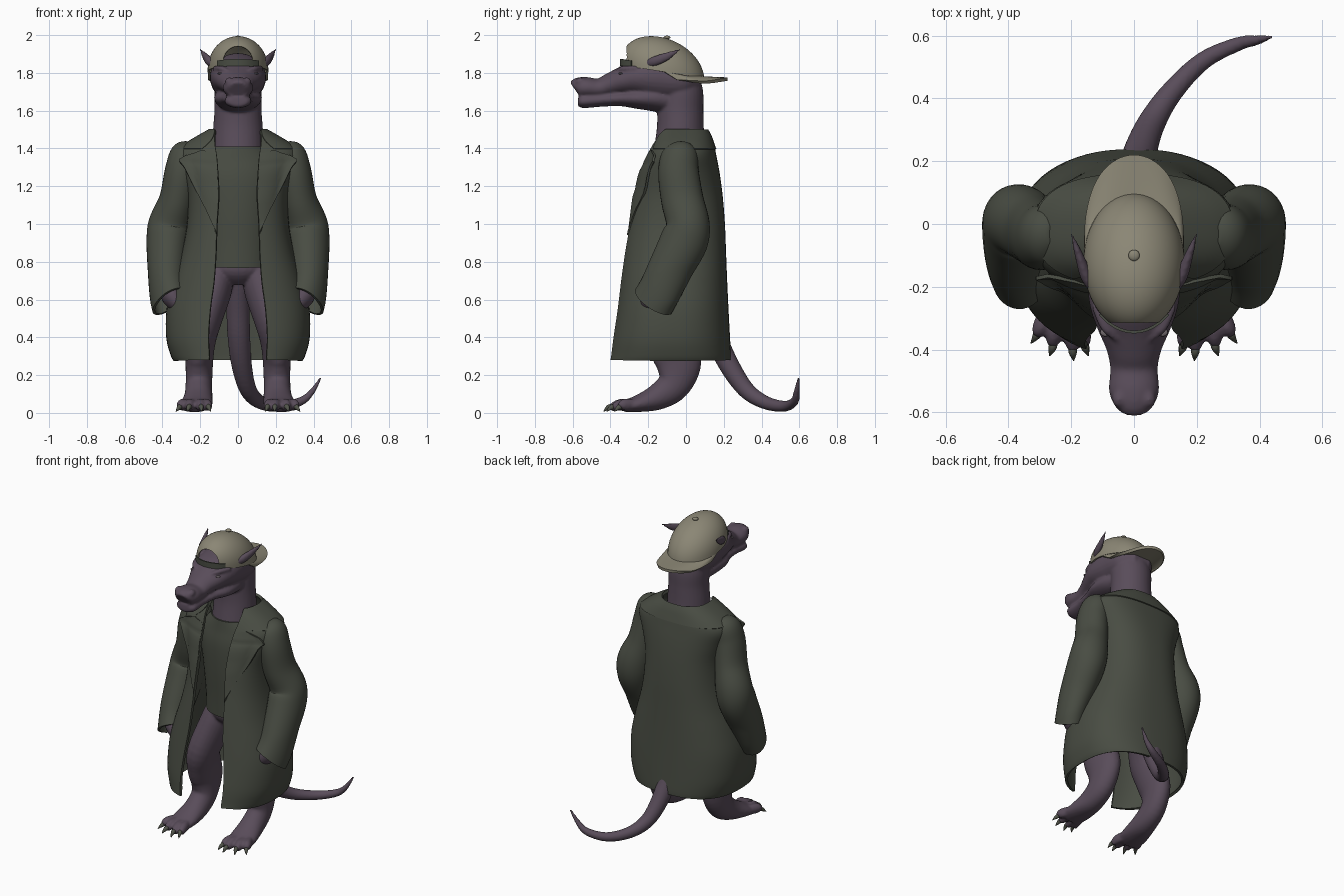
import bpy, bmesh, math
from mathutils import Vector, Matrix

if "Cube" in bpy.data.objects:
    bpy.data.objects.remove(bpy.data.objects["Cube"])


def material(name, rgb):
    m = bpy.data.materials.new(name)
    m.diffuse_color = (*rgb, 1)
    m.use_nodes = True
    m.node_tree.nodes["Principled BSDF"].inputs["Base Color"].default_value = m.diffuse_color
    return m


SKIN = material("purple skin", (0.100, 0.073, 0.102))
COAT = material("dark green cloth", (0.066, 0.073, 0.056))
CAP = material("khaki", (0.258, 0.240, 0.178))
CLAW = material("claw grey", (0.085, 0.090, 0.070))
EYE = material("pale eye", (0.17, 0.145, 0.155))
DARK = material("nostril dark", (0.03, 0.024, 0.032))


def resample(pts, k=5):
    """Catmull-Rom interpolation of tuples."""
    out = []
    for i in range(len(pts) - 1):
        p = [pts[max(i - 1, 0)], pts[i], pts[i + 1], pts[min(i + 2, len(pts) - 1)]]
        for j in range(k):
            t = j / k
            out.append(tuple(0.5 * (2 * b + (c - a) * t + (2 * a - 5 * b + 4 * c - d) * t * t
                                    + (3 * b - a - 3 * c + d) * t ** 3) for a, b, c, d in zip(*p)))
    return out + [tuple(pts[-1])]


def bridge(bm, rows, closed):
    for r0, r1 in zip(rows, rows[1:]):
        n = len(r0)
        for i in range(n if closed else n - 1):
            j = (i + 1) % n
            bm.faces.new((r0[i], r0[j], r1[j], r1[i]))


def tube(bm, pts, n=24, s=1, caps=(True, True)):
    """Sweep through (x, y, z, side radius, other radius); s=-1 mirrors in x."""
    pts = resample(pts)
    cen = [Vector((p[0] * s, p[1], p[2])) for p in pts]
    side, rows = Vector((1, 0, 0)), []
    for i, p in enumerate(pts):
        t = (cen[min(i + 1, len(cen) - 1)] - cen[max(i - 1, 0)]).normalized()
        side = (side - t * side.dot(t)).normalized()
        up = t.cross(side)
        a, b = max(p[3], 0.002), max(p[4], 0.002)
        rows.append([bm.verts.new(cen[i] + side * a * math.cos(2 * math.pi * j / n)
                                  + up * b * math.sin(2 * math.pi * j / n)) for j in range(n)])
    bridge(bm, rows, True)
    for use, r in zip(caps, (rows[0], rows[-1])):
        if use:
            bm.faces.new(r)


def grid(bm, rows):
    bridge(bm, [[bm.verts.new(p) for p in r] for r in rows], False)


def ball(bm, loc, size):
    m = Matrix.Translation(loc) @ Matrix.Diagonal((*size, 1))
    bmesh.ops.create_uvsphere(bm, u_segments=20, v_segments=12, radius=1, matrix=m)


def finish(name, bm, mat, mods=(), angle=50):
    bmesh.ops.recalc_face_normals(bm, faces=bm.faces[:])
    me = bpy.data.meshes.new(name)
    bm.to_mesh(me)
    bm.free()
    ob = bpy.data.objects.new(name, me)
    bpy.context.collection.objects.link(ob)
    bpy.ops.object.select_all(action='DESELECT')
    ob.select_set(True)
    bpy.context.view_layer.objects.active = ob
    for kind, props in mods:
        m = ob.modifiers.new(kind, kind)
        for key, val in props.items():
            setattr(m, key, val)
        bpy.ops.object.modifier_apply(modifier=m.name)
    ob.data.materials.clear()
    ob.data.materials.append(mat)
    bpy.ops.object.shade_smooth_by_angle(angle=math.radians(angle))
    return ob


def thick(t):
    return [("SOLIDIFY", {"thickness": t, "offset": 0})]


FLESH = [("REMESH", {"mode": 'VOXEL', "voxel_size": 0.008}),
         ("SMOOTH", {"factor": 0.5, "iterations": 4})]

# Head and neck: upper snout with skull, lower jaw, neck, brows, ears
bm = bmesh.new()
tube(bm, [(0, -.59, 1.715, .045, .038), (0, -.575, 1.722, .064, .052), (0, -.53, 1.722, .08, .056),
          (0, -.46, 1.718, .076, .052), (0, -.40, 1.738, .088, .062), (0, -.33, 1.758, .118, .078),
          (0, -.25, 1.775, .143, .105), (0, -.13, 1.775, .148, .13), (0, 0, 1.76, .135, .115),
          (0, .08, 1.75, .06, .06)], 32)
tube(bm, [(0, -.572, 1.65, .045, .024), (0, -.545, 1.65, .07, .036), (0, -.45, 1.657, .072, .036),
          (0, -.35, 1.664, .09, .04), (0, -.26, 1.665, .122, .055), (0, -.16, 1.665, .125, .07),
          (0, -.05, 1.65, .10, .07)], 32)
tube(bm, [(0, -.035, 1.36, .14, .14), (0, -.03, 1.5, .132, .125), (0, -.03, 1.6, .125, .122),
          (0, -.03, 1.7, .125, .12), (0, -.05, 1.78, .11, .11)], 32)
for s in (1, -1):
    tube(bm, [(.05, -.37, 1.808, .008, .008), (.09, -.33, 1.822, .016, .016),
              (.125, -.26, 1.825, .012, .012)], 12, s)
    tube(bm, [(.042, -.583, 1.745, .012, .012), (.046, -.56, 1.753, .024, .024),
              (.04, -.52, 1.75, .012, .012)], 12, s)
    tube(bm, [(.12, -.22, 1.845, .012, .015), (.15, -.17, 1.86, .02, .026),
              (.175, -.10, 1.888, .014, .022), (.2, -.03, 1.925, .004, .004)], 16, s)
finish("head_and_neck", bm, SKIN, FLESH, 80)

# Eyes and nostrils
bm = bmesh.new()
for s in (1, -1):
    ball(bm, (.088 * s, -.345, 1.797), (.02, .014, .006))
finish("eyes", bm, EYE)
bm = bmesh.new()
for s in (1, -1):
    ball(bm, (.034 * s, -.587, 1.738), (.011, .008, .008))
finish("nostrils", bm, DARK)

# Hips, legs, toes and tail as one skin
TOES = [(.155, -.385), (.195, -.40), (.26, -.385), (.31, -.345)]
bm = bmesh.new()
tube(bm, [(0, -.02, .84, .16, .13), (0, -.02, .76, .175, .145), (0, -.01, .69, .10, .09)], 32)
for s in (1, -1):
    tube(bm, [(.10, -.02, .78, .08, .11), (.125, -.04, .66, .095, .13), (.18, -.10, .48, .09, .12),
              (.20, -.075, .37, .08, .125), (.205, -.04, .26, .072, .122), (.207, -.065, .15, .07, .09),
              (.21, -.15, .085, .075, .07), (.22, -.25, .05, .085, .046), (.23, -.33, .034, .08, .03)], 28, s)
    for x, y in TOES:
        tube(bm, [(.22 + (x - .22) * .6, -.27, .045, .025, .03),
                  (.22 + (x - .22) * .85, y * .4 - .19, .042, .028, .032),
                  (x, y, .026, .018, .02)], 12, s)
tube(bm, [(0, .05, .74, .06, .06), (0, .11, .56, .062, .06), (.005, .16, .4, .06, .058),
          (.02, .23, .25, .054, .054), (.055, .32, .12, .045, .045), (.12, .42, .055, .036, .036),
          (.22, .52, .035, .029, .029), (.33, .573, .06, .023, .023), (.39, .585, .11, .016, .016),
          (.44, .596, .19, .006, .006)], 20)
finish("legs_and_tail", bm, SKIN, FLESH, 80)

# Toe claws
bm = bmesh.new()
for s in (1, -1):
    for x, y in TOES:
        d = (x - .21) * .12
        tube(bm, [(x - d, y + .015, .034, .012, .012), (x, y - .01, .03, .013, .014),
                  (x + d * 1.5, y - .035, .008, .002, .002)], 10, s)
finish("toe_claws", bm, CLAW)

# Shirt over the torso
bm = bmesh.new()
tube(bm, [(0, -.02, .775, .19, .165), (0, -.025, .9, .19, .165), (0, -.03, 1.08, .205, .17),
          (0, -.035, 1.24, .225, .165), (0, -.035, 1.34, .20, .15), (0, -.035, 1.41, .14, .142)], 40)
finish("shirt", bm, COAT)

# Coat body: rows of (height, half width, front y, back y, half opening)
COAT_ROWS = resample([
    (.28, .335, -.41, .23, .15), (.31, .35, -.403, .23, .15), (.40, .372, -.39, .225, .155),
    (.55, .37, -.365, .217, .145), (.70, .335, -.345, .210, .125), (.85, .29, -.325, .204, .115),
    (1.0, .262, -.30, .198, .11), (1.15, .26, -.275, .186, .10), (1.27, .29, -.245, .170, .105),
    (1.36, .318, -.205, .153, .112), (1.41, .29, -.18, .143, .12), (1.45, .22, -.16, .13, .122),
    (1.495, .15, -.14, .112, .12)], 4)


def wrap(row, n=64, off=0):
    """Open ring around the body from one front edge to the other."""
    z, w, yf, yb, g = row
    w, yf, yb = w + off, yf - off, yb + off
    c, d, e = (yf + yb) / 2, (yb - yf) / 2, .8
    t0 = math.asin(min(.98, g / w) ** (1 / e))
    pts = []
    for i in range(n + 1):
        t = t0 + (2 * math.pi - 2 * t0) * i / n
        sn, cs = math.sin(t), math.cos(t)
        pts.append((math.copysign(abs(sn) ** e, sn) * w, c - math.copysign(abs(cs) ** e, cs) * d, z))
    return pts


def coat_row(z):
    return min(COAT_ROWS, key=lambda r: abs(r[0] - z))


def front_y(x, z):
    _, w, yf, yb, _ = coat_row(z)
    u = min(abs(x) / w, .8)
    return (yf + yb) / 2 - (yb - yf) / 2 * (1 - u ** 2.5) ** .4


bm = bmesh.new()
grid(bm, [wrap(r) for r in COAT_ROWS])
finish("coat_body", bm, COAT, thick(.016))

# Fold-down collar lying on the shoulders
bm = bmesh.new()
grid(bm, [wrap(r, 64, .008) for r in resample([
    (1.497, .143, -.135, .105, .12), (1.465, .20, -.152, .122, .128),
    (1.43, .258, -.168, .135, .15), (1.395, .305, -.185, .147, .19)], 3)])
finish("collar", bm, COAT, thick(.012))

# Pointed lapels
bm = bmesh.new()
for s in (1, -1):
    rows = []
    for z0, xo in resample([(.96, .118), (1.08, .17), (1.2, .235), (1.30, .285), (1.345, .31), (1.39, .19)], 3):
        xi = coat_row(z0)[4] + .002
        xs = [xi + (xo - xi) * j / 8 for j in range(9)]
        rows.append([(x * s, front_y(x, z0) - .012, z0 - .02 * (1 - j / 8)) for j, x in enumerate(xs)])
    grid(bm, rows)
finish("lapels", bm, COAT, thick(.012))

# Sleeves, open at the slanted cuffs, and hands reaching into the pockets
bm = bmesh.new()
hands = bmesh.new()
for s in (1, -1):
    tube(bm, [(.25, -.03, 1.415, .03, .04), (.272, -.03, 1.375, .075, .085), (.295, -.04, 1.28, .085, .10),
              (.322, -.02, 1.13, .088, .105), (.362, .01, 1.0, .105, .108), (.372, -.01, .91, .105, .12),
              (.376, -.075, .78, .096, .112), (.374, -.13, .67, .088, .106), (.366, -.172, .59, .08, .106)],
         32, s, (True, False))
    tube(hands, [(.37, -.13, .70, .05, .06), (.355, -.165, .63, .056, .07),
                 (.33, -.185, .585, .045, .06), (.30, -.20, .55, .025, .04)], 20, s)
for v in bm.verts:
    if v.co.z < .74:
        v.co.z -= (abs(v.co.x) - .37) * .5 * min(1, (.74 - v.co.z) / .12)
finish("sleeves", bm, COAT, thick(.014))
finish("hands", hands, SKIN)

# Cap crown, tilted back, with an arched opening at the front
CY, CZ, TILT = -.122, 1.806, .16


def rim_z(y):
    return CZ - TILT * (y - CY)


bm = bmesh.new()
bmesh.ops.create_uvsphere(bm, u_segments=64, v_segments=32, radius=1)
bmesh.ops.delete(bm, geom=[v for v in bm.verts if v.co.z < -.01], context='VERTS')
for v in bm.verts:
    x, y, z = v.co
    z = max(z, 0) ** .93
    yy = y * .214
    v.co = (x * .156, yy + CY - .02 * z, rim_z(CY + yy) + .18 * z)
cut = bmesh.new()
ball(cut, (0, -.36, 1.862), (.085, .13, .085))
cutter = finish("opening_cutter", cut, CAP)
cutter.hide_render = True
finish("cap_crown", bm, CAP, thick(.01) + [
    ("BOOLEAN", {"operation": 'DIFFERENCE', "object": cutter, "solver": 'EXACT'})], 40)
bpy.data.objects.remove(cutter)

# Cap brim, pointing backwards and arched across
bm = bmesh.new()
rows = []
for j in range(9):
    v, row = j / 8, []
    for i in range(33):
        a = math.radians(-88 + 176 * i / 32)
        sn, cs = math.sin(a), math.cos(a)
        y0, y1 = CY + .205 * cs, -.07 + .29 * cs ** .75
        x, y = .15 * sn, y0 + (y1 - y0) * v
        z = rim_z(y0) * (1 - v) + (1.767 - .012 * sn * sn + .02 * (1 - cs)) * v
        row.append((x, y, z - .022 * sn ** 4 * (1 - abs(sn) ** 8) - .012 * sn * sn * v))
    rows.append(row)
grid(bm, rows)
finish("cap_brim", bm, CAP, thick(.018))

# Cap strap and top button
bm = bmesh.new()
angles = [math.radians(-42 + 84 * i / 24) for i in range(25)]
grid(bm, [[(.162 * math.sin(a), CY - .222 * math.cos(a), rim_z(CY - .222 * math.cos(a)) + h)
           for a in angles] for h in (-.004, .032)])
finish("cap_strap", bm, COAT, thick(.009))
bm = bmesh.new()
ball(bm, (0, -.10, 1.988), (.018, .018, .009))
finish("cap_button", bm, CAP)
